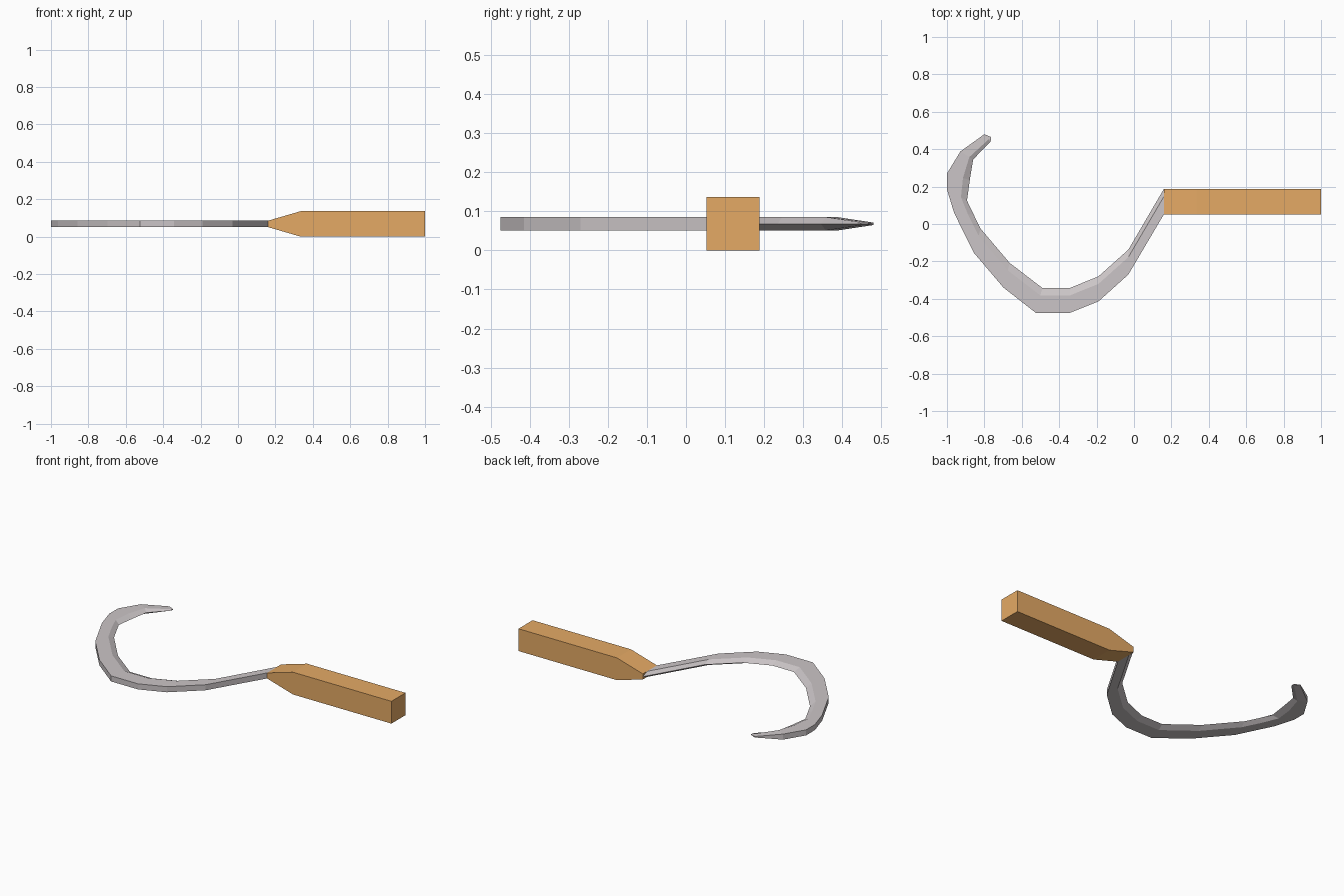
import bpy, bmesh

if "Cube" in bpy.data.objects:
    bpy.data.objects.remove(bpy.data.objects["Cube"])

ZC = 0.068  # mid height shared by blade and handle


def loft(name, rings, color):
    """Skin a list of equal-length rings into a closed, flat-shaded solid."""
    bm = bmesh.new()
    loops = [[bm.verts.new(p) for p in ring] for ring in rings]
    n = len(rings[0])
    for a, b in zip(loops, loops[1:]):
        for i in range(n):
            j = (i + 1) % n
            bm.faces.new((a[i], a[j], b[j], b[i]))
    bm.faces.new(loops[0])
    bm.faces.new(loops[-1])
    bmesh.ops.recalc_face_normals(bm, faces=bm.faces)
    mesh = bpy.data.meshes.new(name)
    bm.to_mesh(mesh)
    bm.free()
    ob = bpy.data.objects.new(name, mesh)
    bpy.context.collection.objects.link(ob)
    mat = bpy.data.materials.new(name + "_material")
    mat.diffuse_color = color
    mat.use_nodes = True
    mat.node_tree.nodes["Principled BSDF"].inputs["Base Color"].default_value = mat.diffuse_color
    mesh.materials.append(mat)
    return ob


# Handle: square bar pinched to a thin wedge where it meets the blade
def handle_ring(x, h):
    return [(x, y, ZC + z) for y, z in
            ((0.052, -h), (0.188, -h), (0.188, h), (0.052, h))]


loft("handle", [handle_ring(0.16, 0.017), handle_ring(0.335, 0.068),
                handle_ring(1.0, 0.068)], (0.78, 0.40, 0.13, 1))


# Blade: flat spine outside, bevelled to a sharp edge along the inner curve
# outer x, outer y, inner x, inner y, half thickness, bevel start fraction
stations = [
    (0.16, 0.052, 0.16, 0.188, 0.017, 0.7),
    (-0.03, -0.27, -0.03, -0.137, 0.017, 0.7),
    (-0.19, -0.414, -0.19, -0.28, 0.017, 0.7),
    (-0.343, -0.475, -0.343, -0.342, 0.017, 0.7),
    (-0.525, -0.475, -0.49, -0.342, 0.017, 0.7),
    (-0.698, -0.34, -0.665, -0.208, 0.017, 0.7),
    (-0.857, -0.153, -0.82, -0.025, 0.017, 0.7),
    (-0.962, 0.06, -0.857, 0.05, 0.017, 0.7),
    (-1.0, 0.185, -0.893, 0.125, 0.017, 0.7),
    (-1.0, 0.27, -0.878, 0.235, 0.017, 0.7),
    (-0.928, 0.388, -0.86, 0.345, 0.017, 0.7),
    (-0.80, 0.48, -0.768, 0.44, 0.003, 0.7),
    (-0.765, 0.465, -0.766, 0.445, 0.002, 0.7),
]


def blade_ring(ox, oy, ix, iy, h, f):
    mx, my = ox + (ix - ox) * f, oy + (iy - oy) * f
    return [(ox, oy, ZC - h), (mx, my, ZC - h), (ix, iy, ZC),
            (mx, my, ZC + h), (ox, oy, ZC + h)]


loft("blade", [blade_ring(*s) for s in stations], (0.60, 0.56, 0.57, 1))
